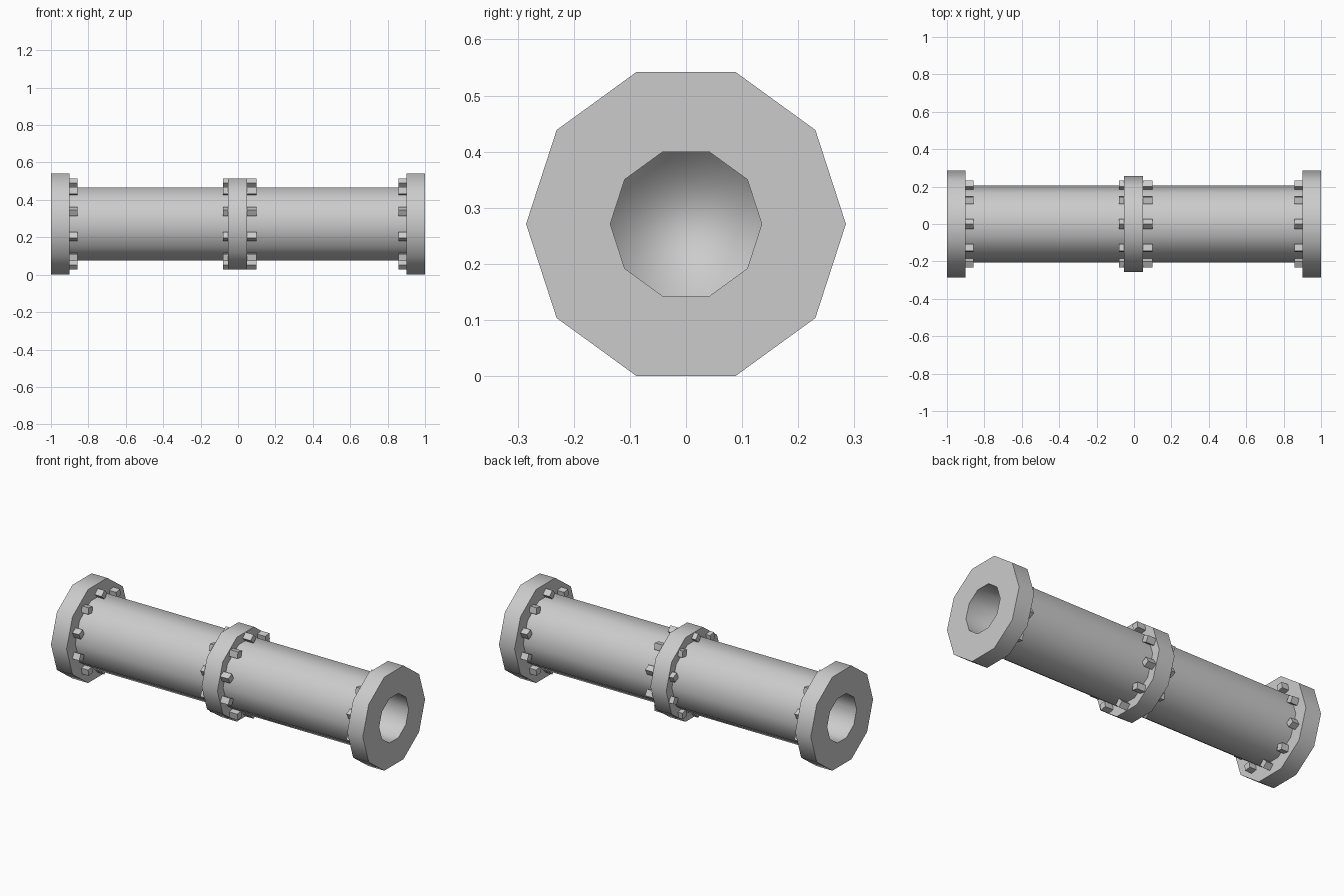
import bpy, bmesh, math
from mathutils import Matrix

if "Cube" in bpy.data.objects:
    bpy.data.objects.remove(bpy.data.objects["Cube"])

SIDES = 10
AXIS_Z = 0.271          # height of the pipe axis


def finish(name, bm, smooth, mirror):
    me = bpy.data.meshes.new(name)
    bm.to_mesh(me)
    bm.free()
    for p in me.polygons:
        p.use_smooth = smooth
    ob = bpy.data.objects.new(name, me)
    ob.location.z = AXIS_Z
    bpy.context.collection.objects.link(ob)
    if mirror:
        ob.modifiers.new("mirror", 'MIRROR').use_axis[0] = True
    return ob


def lathe(name, profile, cap=False, mirror=False):
    """Spin (x, radius) points round the x axis into a ten-sided shape."""
    bm = bmesh.new()
    rings = []
    for x, r in profile:
        rings.append([bm.verts.new((x, r * math.cos(2 * math.pi * j / SIDES),
                                    r * math.sin(2 * math.pi * j / SIDES)))
                      for j in range(SIDES)])
    for a, b in zip(rings, rings[1:]):
        for j in range(SIDES):
            k = (j + 1) % SIDES
            bm.faces.new((a[j], a[k], b[k], b[j]))
    # corners of the profile are sharp, the rounding stays smooth
    bm.normal_update()
    for e in bm.edges:
        if len(e.link_faces) == 2 and e.calc_face_angle() > math.radians(40):
            e.smooth = False
    if cap:
        bm.faces.new(rings[-1])   # softly shaded bottom of the bore
    return finish(name, bm, True, mirror)


def bolts(name, x0, x1, mirror=False):
    """Ring of ten four-sided bolts standing on edge."""
    bm = bmesh.new()
    for k in range(SIDES):
        m = (Matrix.Rotation(2 * math.pi * k / SIDES, 4, 'X')
             @ Matrix.Translation(((x0 + x1) / 2, 0, 0.218))
             @ Matrix.Rotation(math.pi / 2, 4, 'Y'))
        bmesh.ops.create_cone(bm, cap_ends=True, segments=4, radius1=0.026,
                              radius2=0.026, depth=x1 - x0, matrix=m)
    return finish(name, bm, False, mirror)


# Main tube
lathe("pipe_body", [(-0.91, 0.205), (0.91, 0.205)])

# End flanges with the blind bore
lathe("end_flanges", [(0.9, 0.2), (0.9, 0.285), (1, 0.285), (1, 0.135), (0.5, 0.135)],
      cap=True, mirror=True)

# Middle joint ring
lathe("middle_ring", [(-0.053, 0.2), (-0.053, 0.257), (0.048, 0.257), (0.048, 0.2)])

# Bolts
bolts("flange_bolts", 0.857, 0.92, mirror=True)
bolts("ring_bolts", -0.08, 0.1)
